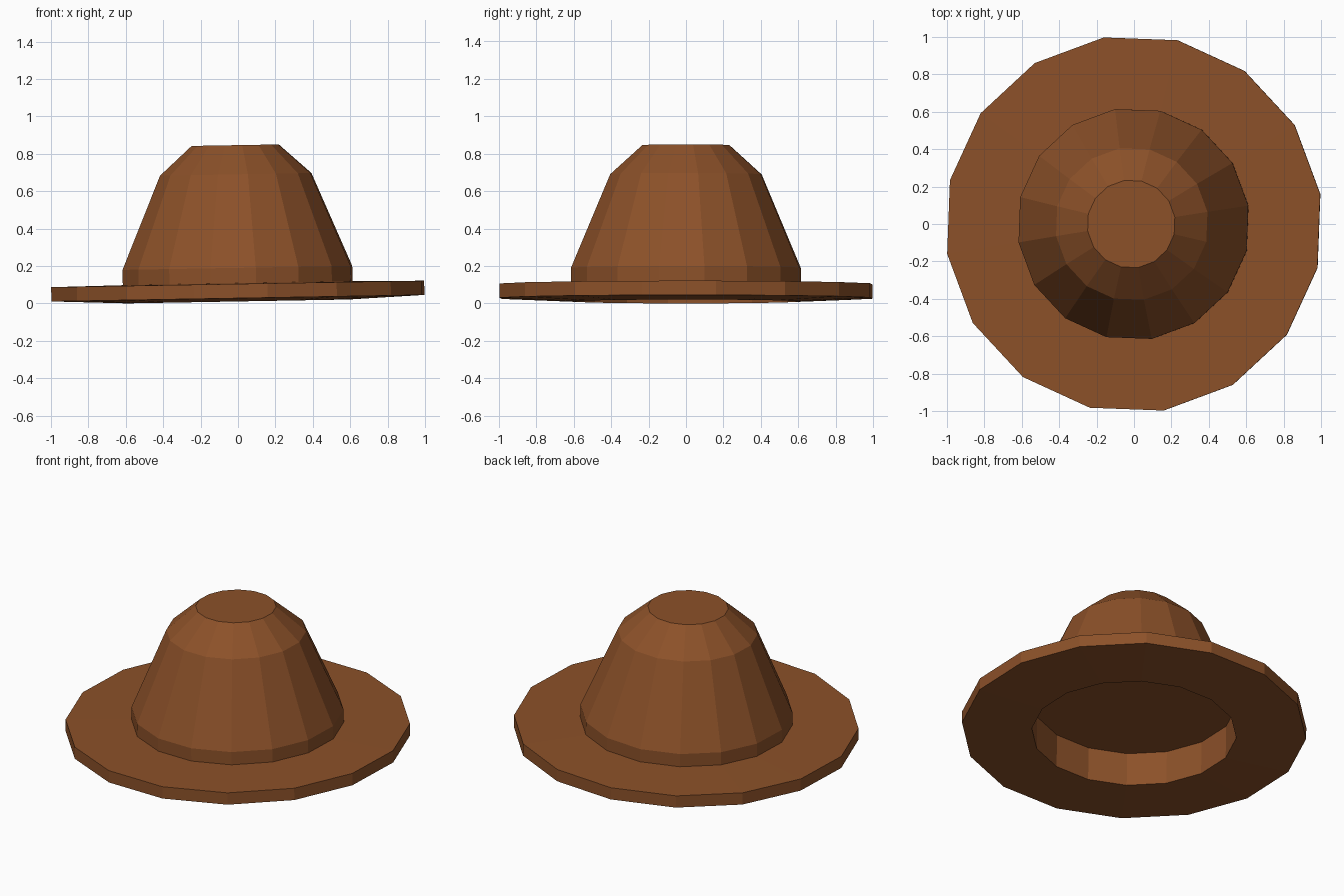
import bpy, bmesh, math
from mathutils import Matrix

if "Cube" in bpy.data.objects:
    bpy.data.objects.remove(bpy.data.objects["Cube"])

SIDES = 16
START = math.radians(9.1)                         # turn of the 16-gon about z
TILT = Matrix.Rotation(-0.0175, 4, 'Y')           # hat sits very slightly tilted

felt = bpy.data.materials.new("brown felt")
felt.diffuse_color = (0.262, 0.082, 0.022, 1)
felt.use_nodes = True
felt.node_tree.nodes["Principled BSDF"].inputs["Base Color"].default_value = felt.diffuse_color


def lathe(name, profile, cap_first=False, cap_last=False):
    """Spin (radius, z) points around z into a flat-shaded faceted shell."""
    bm = bmesh.new()
    rings = []
    for r, z in profile:
        angles = [START + math.tau * i / SIDES for i in range(SIDES)]
        rings.append([bm.verts.new((r * math.cos(a), r * math.sin(a), z)) for a in angles])
    for low, high in zip(rings, rings[1:]):
        for i in range(SIDES):
            j = (i + 1) % SIDES
            bm.faces.new((low[i], low[j], high[j], high[i]))
    if cap_first:
        bm.faces.new(rings[0][::-1])
    if cap_last:
        bm.faces.new(rings[-1])
    bm.transform(TILT)
    mesh = bpy.data.meshes.new(name)
    bm.to_mesh(mesh)
    bm.free()
    mesh.materials.append(felt)
    ob = bpy.data.objects.new(name, mesh)
    bpy.context.collection.objects.link(ob)
    return ob


# Brim with the shallow head opening: ceiling, inner wall, underside, edge, top
lathe("brim", [(0.60, 0.225), (0.60, 0.0105), (1.01, 0.028), (1.01, 0.104), (0.62, 0.108)],
      cap_first=True)

# Crown: upright band, sloping sides, bevelled shoulder, flat top
lathe("crown", [(0.622, 0.106), (0.622, 0.19), (0.41, 0.69), (0.236, 0.846)],
      cap_last=True)
